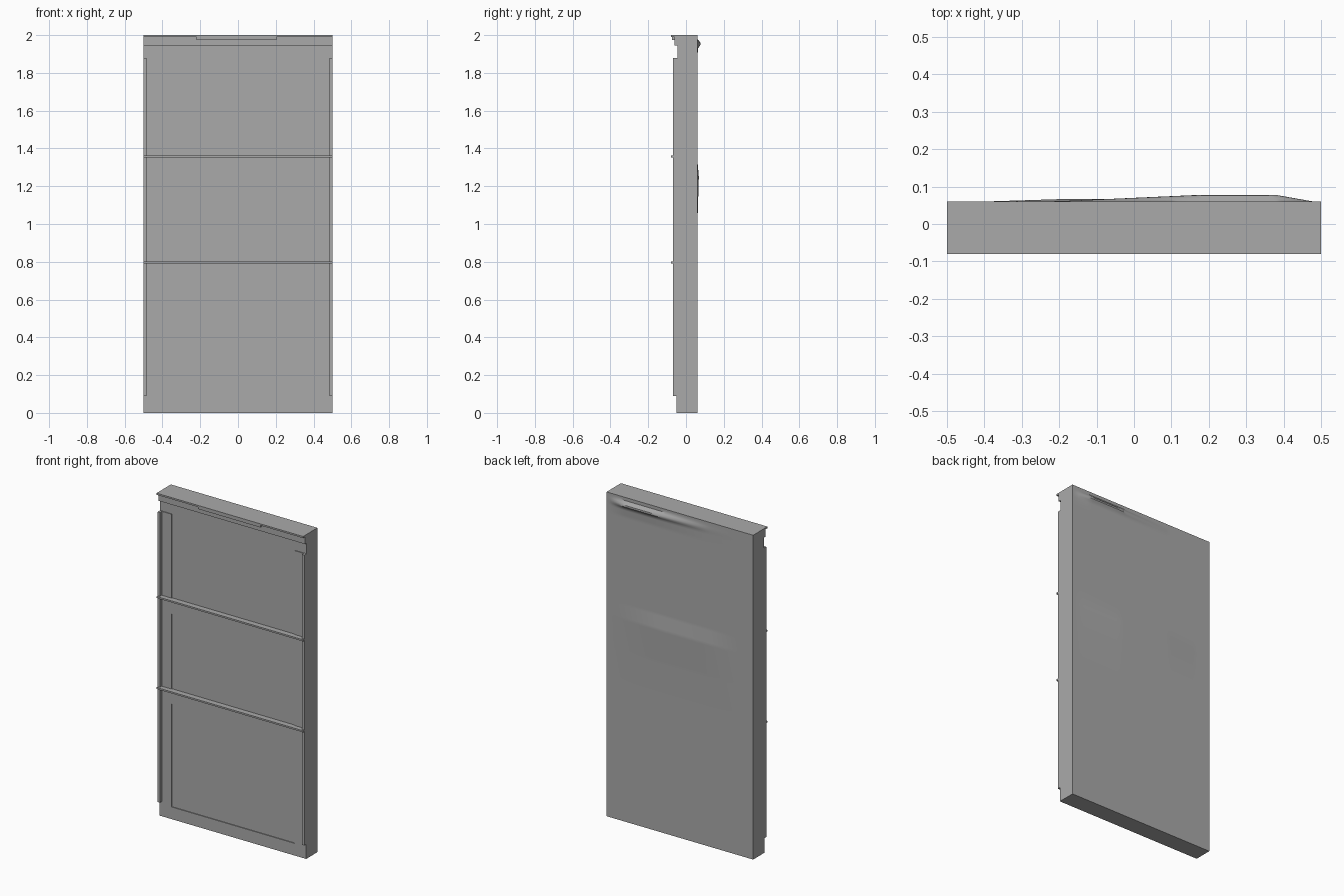
import bpy, bmesh

if "Cube" in bpy.data.objects:
    bpy.data.objects.remove(bpy.data.objects["Cube"])

grey = bpy.data.materials.new("plain grey")
grey.diffuse_color = (0.4, 0.4, 0.4, 1)
grey.use_nodes = True
grey.node_tree.nodes["Principled BSDF"].inputs["Base Color"].default_value = grey.diffuse_color


def finish(name, bm):
    bmesh.ops.recalc_face_normals(bm, faces=bm.faces[:])
    me = bpy.data.meshes.new(name)
    bm.to_mesh(me)
    bm.free()
    me.materials.append(grey)
    ob = bpy.data.objects.new(name, me)
    bpy.context.collection.objects.link(ob)
    return ob


def box(name, x0, x1, y0, y1, z0, z1):
    bm = bmesh.new()
    bmesh.ops.create_cube(bm, size=1)
    for v in bm.verts:
        v.co.x = x0 + (v.co.x + 0.5) * (x1 - x0)
        v.co.y = y0 + (v.co.y + 0.5) * (y1 - y0)
        v.co.z = z0 + (v.co.z + 0.5) * (z1 - z0)
    return finish(name, bm)


def lerp(points, t):
    """Piecewise linear profile, flat past both ends."""
    if t <= points[0][0]:
        return points[0][1]
    for (a, u), (b, v) in zip(points, points[1:]):
        if t <= b:
            return u + (v - u) * (t - a) / (b - a)
    return points[-1][1]


# Bulges in the rear sheet: each is a profile along x times one along z
BULGES = [
    ([(-0.37, 0), (-0.2, 0.05), (0.17, 1), (0.38, 1), (0.48, 0)],
     [(1.88, 0), (1.93, 0.004), (1.955, 0.021), (1.98, 0)]),
    ([(-0.4, 0), (-0.2, 0.8), (0.15, 1), (0.45, 0)],
     [(0.87, 0), (1.05, 0.002), (1.25, 0.008), (1.34, 0)]),
]
BACK, FRONT = 0.06, -0.045

# Slab with a dented rear sheet
bm = bmesh.new()
NX, NZ = 50, 200
rows = []
for j in range(NZ + 1):
    row = []
    for i in range(NX + 1):
        x, z = -0.5 + i / NX, 2 * j / NZ
        y = BACK + sum(lerp(px, x) * lerp(pz, z) for px, pz in BULGES)
        row.append(bm.verts.new((x, y, z)))
    rows.append(row)
for a, b in zip(rows, rows[1:]):
    for i in range(NX):
        bm.faces.new((a[i], a[i + 1], b[i + 1], b[i]))
rim = [e for e in bm.edges if e.is_boundary]
new = bmesh.ops.extrude_edge_only(bm, edges=rim)["geom"]
for v in new:
    if isinstance(v, bmesh.types.BMVert):
        v.co.y = FRONT
bmesh.ops.holes_fill(bm, edges=[e for e in bm.edges if e.is_boundary], sides=0)
slab = finish("dented_slab", bm)
bpy.context.view_layer.objects.active = slab
slab.select_set(True)
bpy.ops.object.shade_smooth_by_angle(angle=0.6)
slab.select_set(False)

# Side rails and the thin stiles beside them
for side, s in (("left", -1), ("right", 1)):
    xs = sorted((s * 0.485, s * 0.5))
    box(side + "_rail", *xs, -0.068, FRONT + 0.002, 0.09, 1.88)
    xs = sorted((s * 0.42, s * 0.5))
    box(side + "_stile", *xs, -0.05, FRONT + 0.001, 0.0, 1.88)

# Thin cross members framing the sunken panels
for name, z0, z1 in (("bottom", 0.0, 0.075), ("lower", 0.71, 0.795), ("upper", 1.265, 1.355)):
    box(name + "_cross_member", -0.42, 0.42, -0.05, FRONT + 0.001, z0, z1)

# Slim horizontal bars
for name, z in (("lower", 0.797), ("upper", 1.358)):
    box(name + "_bar", -0.5, 0.5, -0.08, FRONT + 0.002, z - 0.005, z + 0.005)

# Stepped lintel at the top
box("lintel", -0.5, 0.5, -0.06, FRONT + 0.002, 1.945, 1.99)
box("lintel_lip", -0.5, 0.5, -0.08, FRONT, 1.99, 2.0)
box("lintel_centre", -0.22, 0.205, -0.075, -0.058, 1.975, 1.99)
